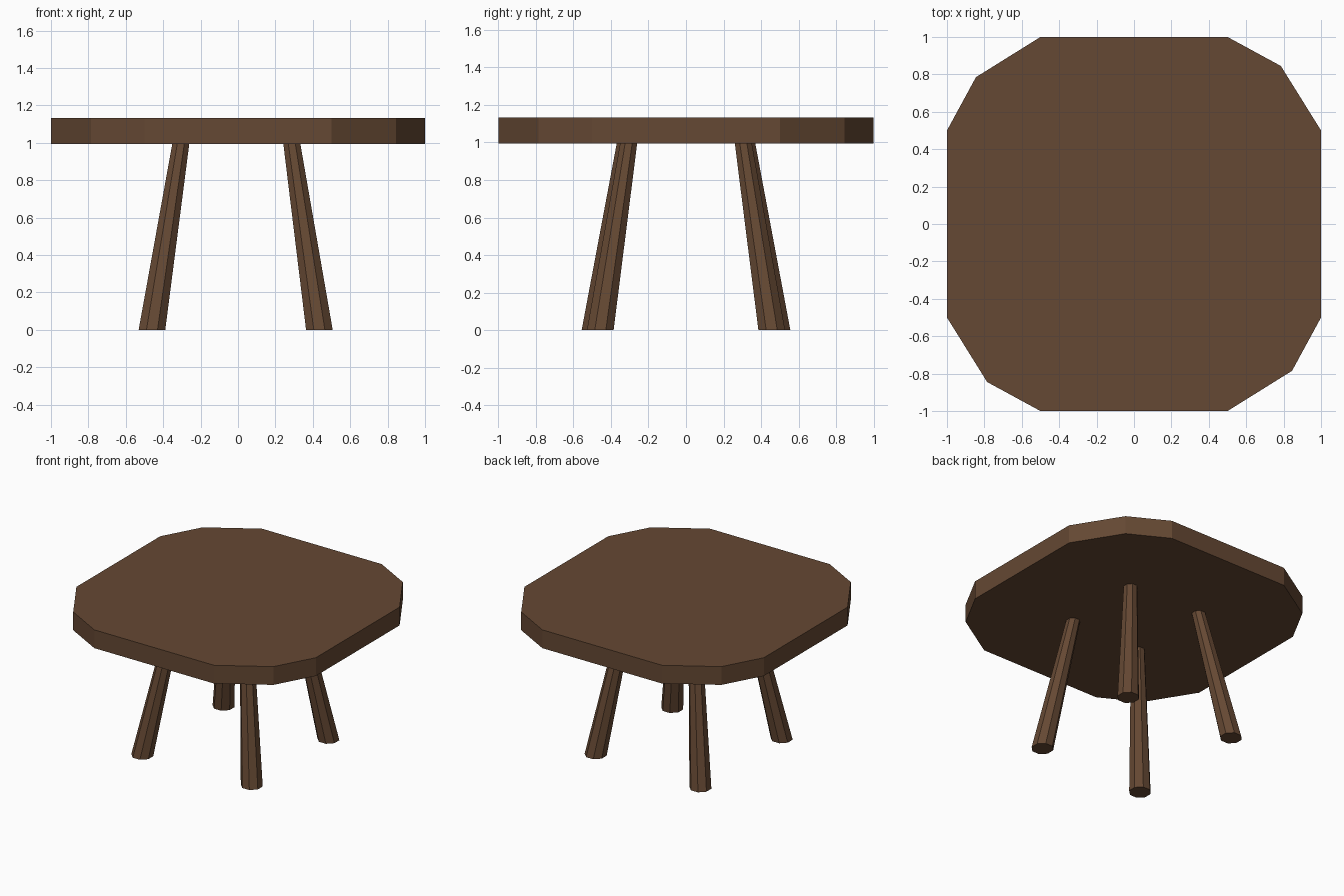
import bpy, bmesh, math
from mathutils import Vector

if "Cube" in bpy.data.objects:
    bpy.data.objects.remove(bpy.data.objects["Cube"])

wood = bpy.data.materials.new("dark brown wood")
wood.diffuse_color = (0.13, 0.065, 0.033, 1)
wood.use_nodes = True
wood.node_tree.nodes["Principled BSDF"].inputs["Base Color"].default_value = wood.diffuse_color


def make_object(name, bm):
    bmesh.ops.recalc_face_normals(bm, faces=bm.faces)
    mesh = bpy.data.meshes.new(name)
    bm.to_mesh(mesh)
    bm.free()
    mesh.materials.append(wood)
    obj = bpy.data.objects.new(name, mesh)
    bpy.context.collection.objects.link(obj)
    return obj


def loft(name, lower, upper):
    """Closed prism between two matching rings."""
    bm = bmesh.new()
    a = [bm.verts.new(p) for p in lower]
    b = [bm.verts.new(p) for p in upper]
    n = len(a)
    for i in range(n):
        j = (i + 1) % n
        bm.faces.new((a[i], a[j], b[j], b[i]))
    bm.faces.new(a[::-1])
    bm.faces.new(b)
    return make_object(name, bm)


def ring(x, y, z, radius, sides=8):
    return [Vector((x + radius * math.cos(math.tau * (i + 0.5) / sides),
                    y + radius * math.sin(math.tau * (i + 0.5) / sides), z))
            for i in range(sides)]


# Table top: a hand-cut slab, three corners turned four times about the centre
outline = []
corner = [(0.5, 1.0), (0.785, 0.845), (1.0, 0.5)]
for turn in range(4):
    outline += corner
    corner = [(y, -x) for x, y in corner]
loft("table_top",
     [(x, y, 0.994) for x, y in outline],
     [(x, y, 1.132) for x, y in outline])

# Splayed tapering legs: foot centre, then top centre
legs = {"left": ((-0.46, 0.485), (-0.305, 0.323)),
        "right": ((0.435, 0.457), (0.287, 0.305))}
for side, ((fx, fy), (tx, ty)) in legs.items():
    for end, s in (("front", -1), ("back", 1)):
        loft(f"{end}_{side}_leg",
             ring(fx, s * fy, 0.0, 0.077),
             ring(tx, s * ty, 1.0, 0.049))
